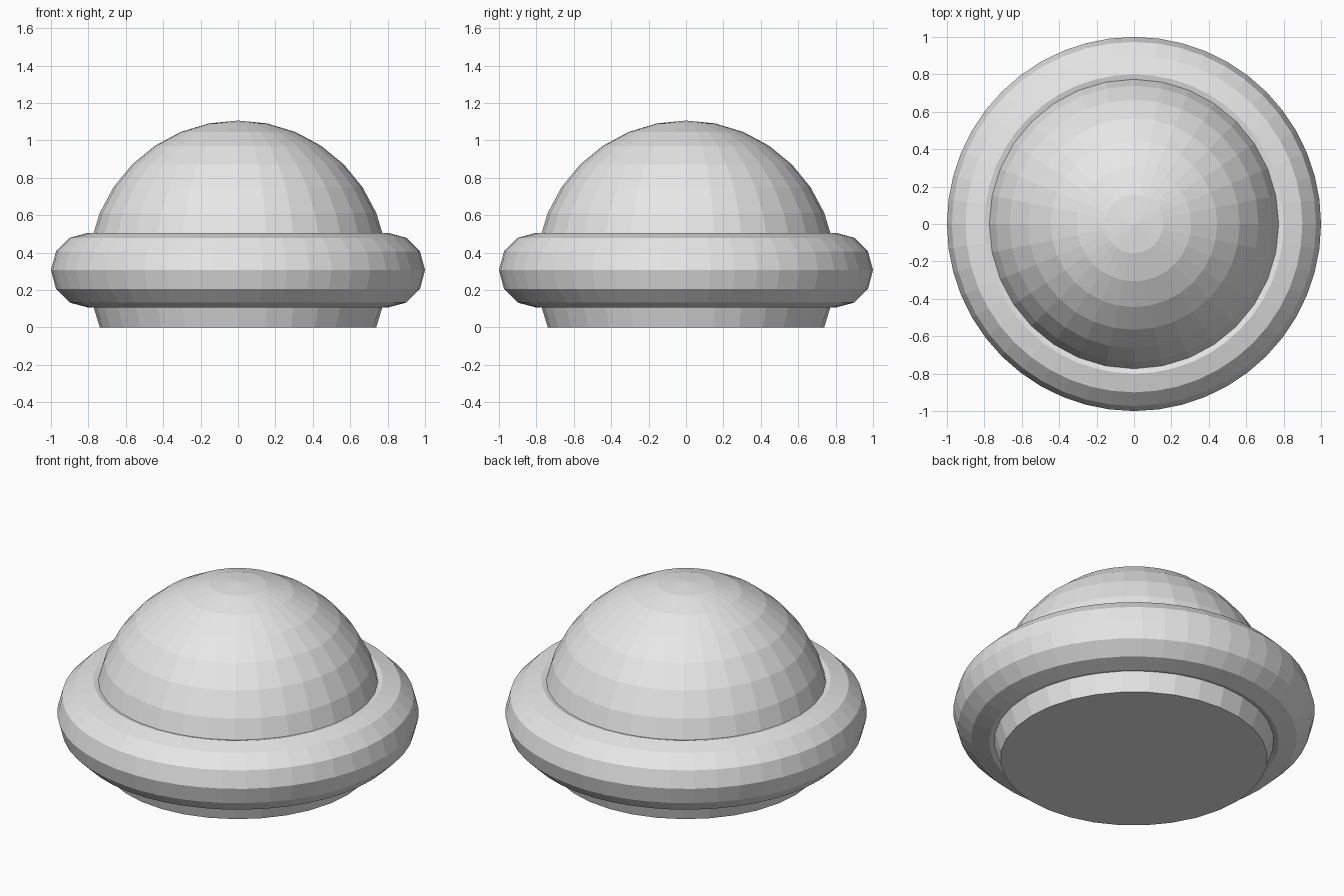
import bpy, bmesh, math

cube = bpy.data.objects.get("Cube")
if cube:
    bpy.data.objects.remove(cube, do_unlink=True)

# One plain grey for the whole model
GREY = (0.8, 0.8, 0.8, 1.0)
grey = bpy.data.materials.new("light grey")
grey.use_nodes = True
grey.diffuse_color = GREY
for node in grey.node_tree.nodes:
    if node.type == "BSDF_PRINCIPLED":
        node.inputs["Base Color"].default_value = GREY

RADIUS = 0.8
CENTRE = RADIUS * math.sin(math.radians(22.5))

# Dome: a faceted sphere cut two rings below its equator and closed flat
bm = bmesh.new()
bmesh.ops.create_uvsphere(bm, u_segments=32, v_segments=16, radius=RADIUS)
low = [v for v in bm.verts if v.co.z < -CENTRE - 0.01]
bmesh.ops.delete(bm, geom=low, context="VERTS")
bmesh.ops.contextual_create(bm, geom=[e for e in bm.edges if e.is_boundary])
bmesh.ops.recalc_face_normals(bm, faces=bm.faces)
mesh = bpy.data.meshes.new("dome")
bm.to_mesh(mesh)
bm.free()
dome = bpy.data.objects.new("dome", mesh)
bpy.context.collection.objects.link(dome)

# Ring: a faceted torus around the equator of the dome
bpy.ops.mesh.primitive_torus_add(major_segments=48, minor_segments=12,
                                 major_radius=RADIUS, minor_radius=0.2)
ring = bpy.context.object
ring.name = "ring"

for part in (dome, ring):
    part.location = (0, 0, CENTRE)
    part.data.materials.clear()
    part.data.materials.append(grey)
    for face in part.data.polygons:
        face.use_smooth = False
